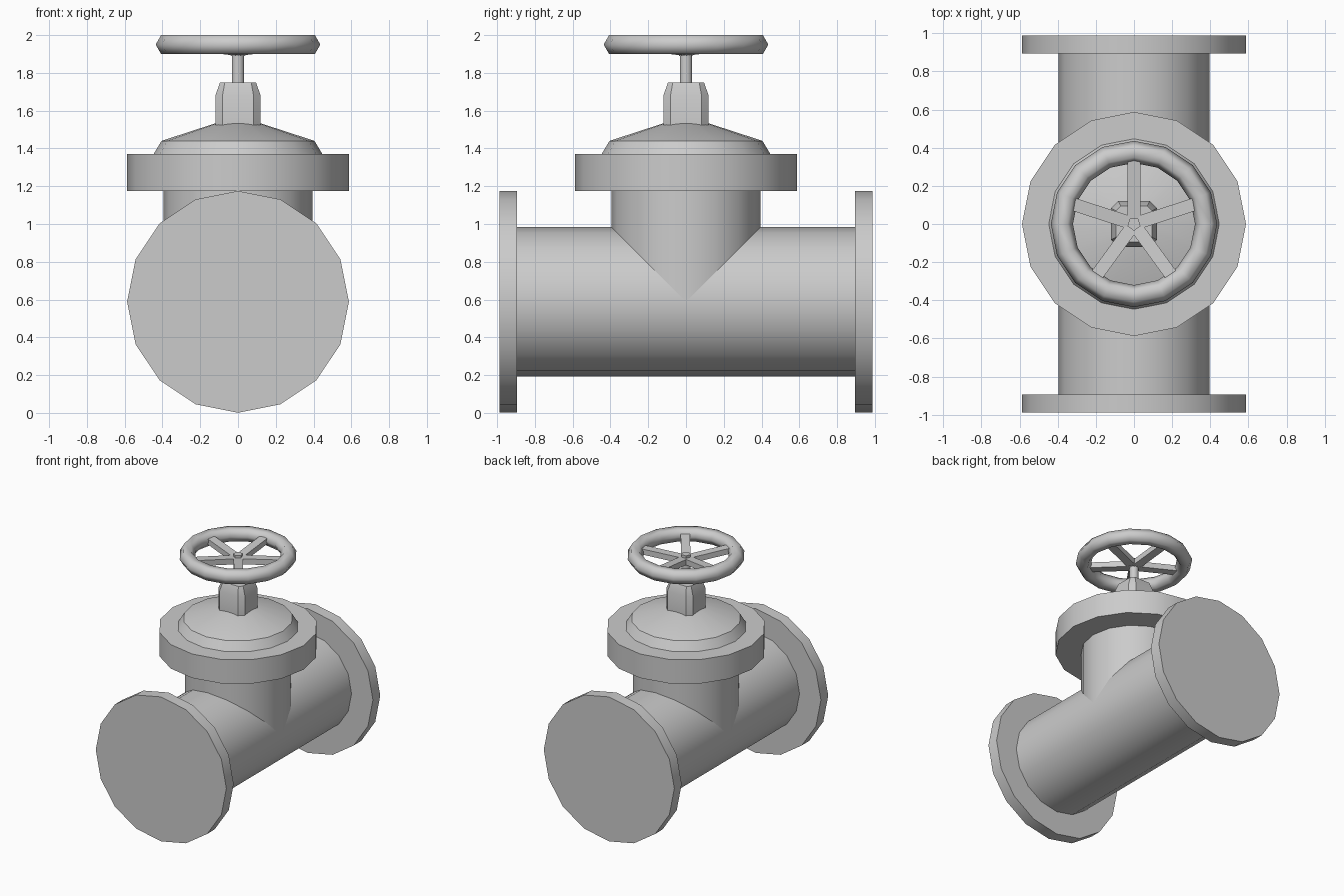
import bpy, bmesh, math
from mathutils import Matrix, Vector

cube = bpy.data.objects.get("Cube")
if cube:
    bpy.data.objects.remove(cube, do_unlink=True)

SIDES = 16
AXIS_Z = 0.588          # height of the pipe axis
PIPE_R, FLANGE_R = 0.395, 0.587

grey = bpy.data.materials.new("plain grey metal")
grey.use_nodes = True
colour = (0.6, 0.6, 0.6, 1)
grey.diffuse_color = colour
grey.node_tree.nodes["Principled BSDF"].inputs["Base Color"].default_value = colour


def finish(name, bm, angle=30):
    """Turn a bmesh into a shaded object."""
    bmesh.ops.recalc_face_normals(bm, faces=bm.faces)
    mesh = bpy.data.meshes.new(name)
    bm.to_mesh(mesh)
    bm.free()
    mesh.materials.append(grey)
    obj = bpy.data.objects.new(name, mesh)
    bpy.context.collection.objects.link(obj)
    bpy.ops.object.select_all(action='DESELECT')
    obj.select_set(True)
    bpy.context.view_layer.objects.active = obj
    bpy.ops.object.shade_smooth_by_angle(angle=math.radians(angle))
    return obj


def circle(radius, sides=SIDES, turn=0.0):
    return [(radius * math.cos(math.tau * i / sides + turn),
             radius * math.sin(math.tau * i / sides + turn)) for i in range(sides)]


def chamfered_square(half, corner):
    return [(half, -corner), (half, corner), (corner, half), (-corner, half),
            (-half, corner), (-half, -corner), (-corner, -half), (corner, -half)]


def loft(name, sections, angle=30, matrix=Matrix()):
    """Stack (outline, z) sections into a capped solid."""
    bm = bmesh.new()
    rings = [[bm.verts.new((x, y, z)) for x, y in outline] for outline, z in sections]
    for low, high in zip(rings, rings[1:]):
        n = len(low)
        for i in range(n):
            j = (i + 1) % n
            bm.faces.new((low[i], low[j], high[j], high[i]))
    bm.faces.new(rings[0][::-1])
    bm.faces.new(rings[-1])
    bm.transform(matrix)
    return finish(name, bm, angle)


def lathe(name, profile, angle=30, matrix=Matrix()):
    return loft(name, [(circle(r), z) for r, z in profile], angle, matrix)


# Horizontal pipe with a blind flange at each end
along_y = Matrix.Translation((0, 0, AXIS_Z)) @ Matrix.Rotation(math.pi / 2, 4, 'X')
lathe("main_pipe", [(PIPE_R, -0.9), (PIPE_R, 0.9)], matrix=along_y)
for name, side in (("front_flange", 1), ("back_flange", -1)):
    lathe(name, [(FLANGE_R, side * 0.894), (FLANGE_R, side * 0.988)], matrix=along_y)

# Vertical branch, its flange and the domed bonnet
lathe("branch_neck", [(PIPE_R, AXIS_Z), (PIPE_R, 1.18)])
lathe("bonnet_flange", [(FLANGE_R, 1.175), (FLANGE_R, 1.37)])
lathe("bonnet_dome", [(0.45, 1.365), (0.405, 1.44), (0.12, 1.533)], angle=40)

# Chamfered packing block and stem
loft("packing_block", [(chamfered_square(0.12, 0.082), 1.51),
                       (chamfered_square(0.12, 0.082), 1.68),
                       (chamfered_square(0.095, 0.07), 1.75)])
loft("stem", [(circle(0.033), 1.74), (circle(0.033), 1.91)])

# Handwheel hub
loft("wheel_hub", [(circle(0.036, 5, math.radians(126)), z) for z in (1.89, 1.96)])

# Handwheel rim with a six-sided section
bm = bmesh.new()
section = circle(0.058, 6)
rings = []
for cx, cy in circle(1):
    rings.append([bm.verts.new((cx * (0.378 + r), cy * (0.378 + r), 1.95 + z))
                  for r, z in section])
for k in range(SIDES):
    a, b = rings[k], rings[(k + 1) % SIDES]
    for i in range(6):
        j = (i + 1) % 6
        bm.faces.new((a[i], b[i], b[j], a[j]))
finish("wheel_rim", bm, 65)

# Five spokes rising gently from hub to rim
bm = bmesh.new()
for k in range(5):
    made = bmesh.ops.create_cube(bm, size=1)["verts"]
    for v in made:
        outer = v.co.x > 0
        v.co = Vector((0.35 if outer else 0.01, v.co.y * 0.068,
                       (1.95 if outer else 1.915) + v.co.z * 0.045))
    spin = Matrix.Rotation(math.pi / 2 + math.tau * k / 5, 4, 'Z')
    bmesh.ops.transform(bm, matrix=spin, verts=made)
finish("wheel_spokes", bm)
